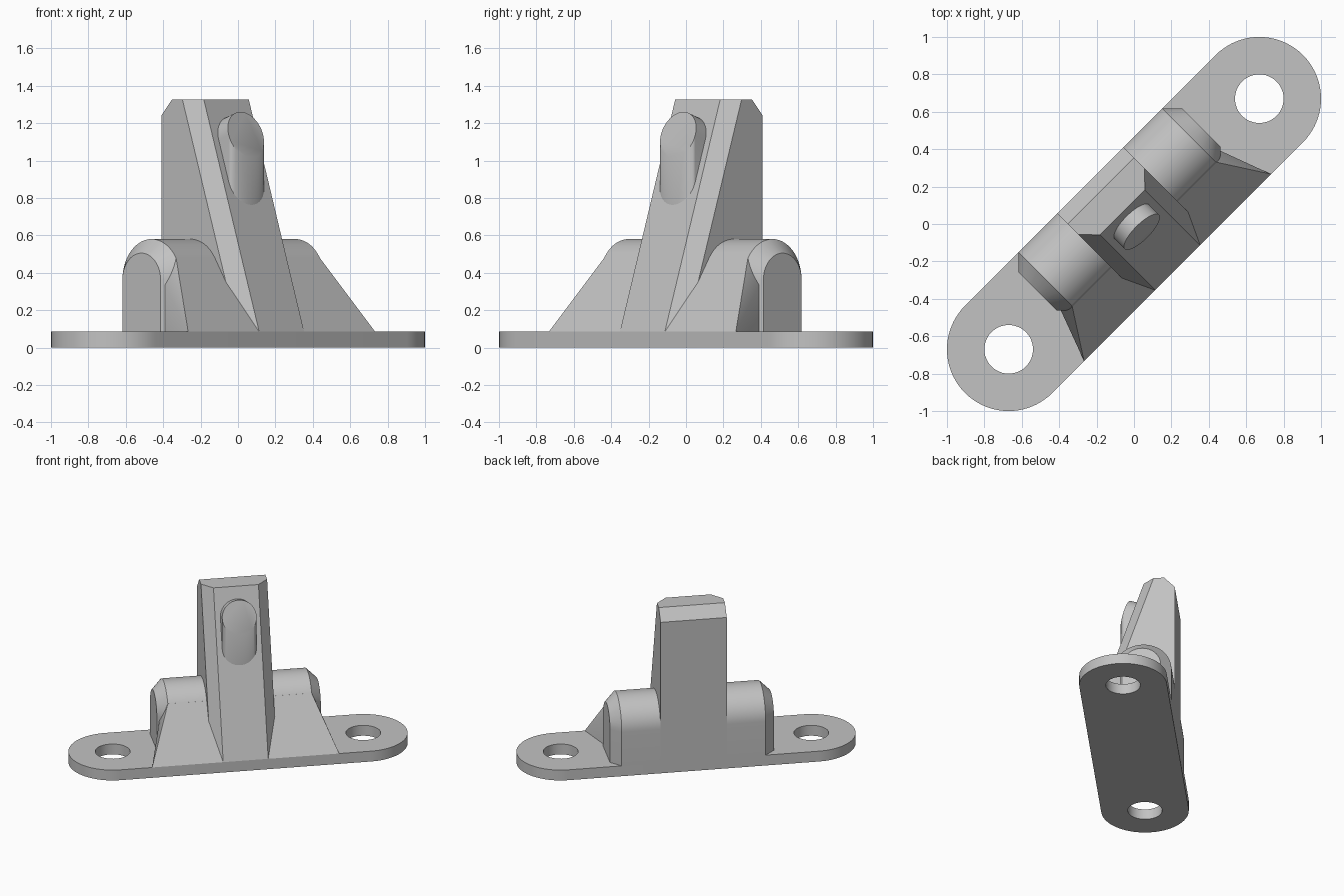
import bpy, bmesh, math
from mathutils import Matrix

if "Cube" in bpy.data.objects:
    bpy.data.objects.remove(bpy.data.objects["Cube"], do_unlink=True)

grey = bpy.data.materials.new("plain_grey")
grey.use_nodes = True
grey.diffuse_color = (0.54, 0.54, 0.54, 1)
grey.node_tree.nodes["Principled BSDF"].inputs["Base Color"].default_value = grey.diffuse_color

# Parts are built along x with the sloping side towards -y, then turned diagonally
TURN = Matrix.Rotation(math.radians(45), 4, 'Z')
DECK = 0.085          # top of the base plate
HALF = 0.33           # half width of the base plate
SIDES = (-1, 1)


def finish(obj):
    obj.data.transform(TURN)
    obj.data.materials.clear()
    obj.data.materials.append(grey)
    bpy.ops.object.select_all(action='DESELECT')
    obj.select_set(True)
    bpy.context.view_layer.objects.active = obj
    bpy.ops.object.shade_smooth_by_angle(angle=math.radians(30))


def hull(name, points):
    bm = bmesh.new()
    verts = [bm.verts.new(p) for p in points]
    result = bmesh.ops.convex_hull(bm, input=verts)
    unused = {g for g in result["geom_interior"] + result["geom_unused"]
              if isinstance(g, bmesh.types.BMVert)}
    bmesh.ops.delete(bm, geom=list(unused), context='VERTS')
    bmesh.ops.dissolve_limit(bm, angle_limit=math.radians(0.5),
                             verts=bm.verts[:], edges=bm.edges[:])
    bmesh.ops.recalc_face_normals(bm, faces=bm.faces[:])
    mesh = bpy.data.meshes.new(name)
    bm.to_mesh(mesh)
    bm.free()
    obj = bpy.data.objects.new(name, mesh)
    bpy.context.collection.objects.link(obj)
    finish(obj)


def arc(radius, start, end, steps):
    for i in range(steps + 1):
        a = math.radians(start + (end - start) * i / steps)
        yield radius * math.cos(a), radius * math.sin(a)


# Base plate: rounded strip with two bolt holes
reach = 0.67 * math.sqrt(2)
outline = [(reach + x, y) for x, y in arc(HALF, -90, 90, 40)]
outline += [(-x, -y) for x, y in outline]
holes = [[(s * reach + x, y) for x, y in list(arc(0.13, 0, 360, 48))[:-1]] for s in SIDES]
curve = bpy.data.curves.new("base_plate", 'CURVE')
curve.dimensions = '2D'
curve.fill_mode = 'BOTH'
curve.extrude = DECK / 2
for loop in [outline] + holes:
    spline = curve.splines.new('POLY')
    spline.points.add(len(loop) - 1)
    for point, (x, y) in zip(spline.points, loop):
        point.co = (x, y, 0, 1)
    spline.use_cyclic_u = True
plate = bpy.data.objects.new("base_plate", curve)
bpy.context.collection.objects.link(plate)
bpy.ops.object.select_all(action='DESELECT')
plate.select_set(True)
bpy.context.view_layer.objects.active = plate
bpy.ops.object.convert(target='MESH')
plate = bpy.context.view_layer.objects.active
bm = bmesh.new()
bm.from_mesh(plate.data)
bmesh.ops.remove_doubles(bm, verts=bm.verts[:], dist=0.0001)
bmesh.ops.translate(bm, verts=bm.verts[:], vec=(0, 0, DECK / 2))
bmesh.ops.recalc_face_normals(bm, faces=bm.faces[:])
bm.to_mesh(plate.data)
bm.free()
finish(plate)

# Round-topped barrel with chamfered ends
AXIS_Y, AXIS_Z, RADIUS = 0.11, 0.36, 0.22
barrel = []
for u, r in ((0.544, RADIUS), (0.62, 0.145)):
    for s in SIDES:
        barrel += [(s * u, AXIS_Y + y, AXIS_Z + z) for y, z in arc(r, 0, 180, 32)]
        barrel += [(s * u, AXIS_Y + side * r, DECK) for side in SIDES]
hull("barrel", barrel)

# Sloping gusset, tangent to the barrel and flaring to the plate edge
gusset = []
for s in SIDES:
    gusset += [(s * 0.544, -0.076, 0.478), (s * 0.544, -0.106, DECK),
               (s * 0.707, -HALF, DECK), (s * 0.544, AXIS_Y, DECK),
               (s * 0.544, AXIS_Y, 0.478)]
hull("front_gusset", gusset)

# Tower with upright back, leaning front and chamfered corners
TOP = 1.325
LEAN = (HALF + 0.088) / (TOP - DECK)
tower = []
for s in SIDES:
    tower += [(s * 0.25, HALF, DECK), (s * 0.25, HALF, 1.24), (s * 0.25, 0.25, TOP)]
    for z, front in ((DECK, -HALF), (TOP, 0.088)):
        tower += [(s * 0.17, front, z), (s * 0.25, front + 0.082, z)]
hull("tower", tower)

# Round button parallel to the leaning front, carried down by an upright stem
tilt = math.atan(LEAN)
knob = []
for x, d in arc(0.13, 0, 360, 48):
    y, z = -0.06 + d * math.sin(tilt), 1.137 + d * math.cos(tilt)
    knob.append((x, y, z))
    knob.append((x, y + 0.13 * math.cos(tilt), z - 0.13 * math.sin(tilt)))
    if d <= 0.001:
        knob.append((x, y, 0.7))
hull("front_button", knob)
